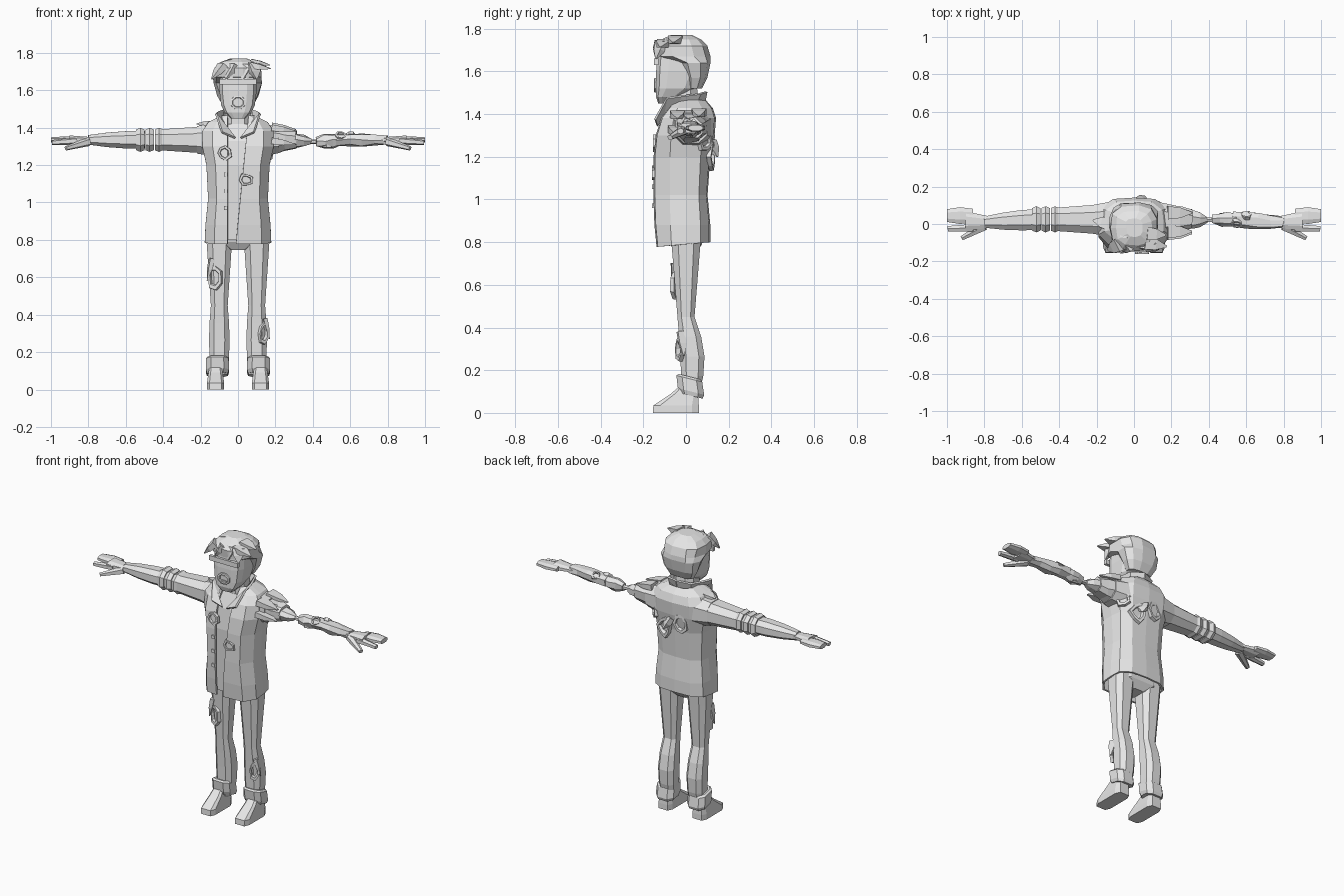
import bpy, bmesh, math, random
from mathutils import Vector

random.seed(4)
cube = bpy.data.objects.get("Cube")
if cube:
    bpy.data.objects.remove(cube)

GREY = bpy.data.materials.new("plain grey")
GREY.use_nodes = True
GREY.diffuse_color = (.8, .8, .8, 1)
GREY.node_tree.nodes["Principled BSDF"].inputs["Base Color"].default_value = GREY.diffuse_color


def finish(name, bm):
    bmesh.ops.recalc_face_normals(bm, faces=bm.faces)
    mesh = bpy.data.meshes.new(name)
    bm.to_mesh(mesh)
    bm.free()
    mesh.materials.append(GREY)
    ob = bpy.data.objects.new(name, mesh)
    bpy.context.collection.objects.link(ob)
    return ob


def skin(name, rings):
    """Bridge closed rings of points and cap both ends."""
    bm = bmesh.new()
    rows = [[bm.verts.new(p) for p in ring] for ring in rings]
    for low, high in zip(rows, rows[1:]):
        for i in range(len(low)):
            bm.faces.new((low[i - 1], low[i], high[i], high[i - 1]))
    bm.faces.new(rows[0])
    bm.faces.new(rows[-1])
    return finish(name, bm)


def cloth(name, strips):
    """Bridge open strips of points and thicken them like fabric."""
    bm = bmesh.new()
    rows = [[bm.verts.new(p) for p in strip] for strip in strips]
    for low, high in zip(rows, rows[1:]):
        for i in range(1, len(low)):
            bm.faces.new((low[i - 1], low[i], high[i], high[i - 1]))
    ob = finish(name, bm)
    thickness = ob.modifiers.new("thickness", "SOLIDIFY")
    thickness.thickness, thickness.offset = .012, 0


def outline(sides, square):
    """Unit cross-section between a circle and a square."""
    points = []
    for i in range(sides):
        angle = math.tau * (i + .5) / sides
        pair = (math.cos(angle), math.sin(angle))
        points.append([math.copysign(abs(c) ** (2 / square), c) for c in pair])
    reach = [max(abs(p[k]) for p in points) for k in (0, 1)]
    return [(u / reach[0], v / reach[1]) for u, v in points]


def stack(name, levels, x=0, sides=8, square=3, tilt=0, ragged=0):
    """Upright form; every level is (height, half width, front, back)."""
    rings = []
    for z, wide, front, back in levels:
        middle, deep = (front + back) / 2, (back - front) / 2
        rings.append([(x + wide * u + random.uniform(-ragged, ragged), middle + deep * v,
                       z + tilt * deep * v) for u, v in outline(sides, square)])
    return skin(name, rings)


def tube(name, start, end, r0, r1, flat=1, sides=8, swell=0, steps=2, ragged=0):
    """Tapering limb from start to end, with an optional bulge midway."""
    start, end = Vector(start), Vector(end)
    turn = (end - start).to_track_quat("Z", "Y")
    rings = []
    for k in range(steps + 1):
        t = k / steps
        r = r0 + (r1 - r0) * t + swell * math.sin(math.pi * t)
        ring = []
        for u, v in outline(sides, 2.4):
            rough = Vector([random.uniform(-ragged, ragged) for _ in "xyz"])
            ring.append(start.lerp(end, t) + turn @ Vector((u * r, v * r * flat, 0)) + rough)
        rings.append(ring)
    return skin(name, rings)


def tuft(name, start, end, r=.035):
    tube(name, start, end, r, r / 8, flat=.5, sides=4, swell=r / 4)


def tear(name, centre, facing, r, stretch=1):
    """Ragged hole with a lifted rim and a sunken middle."""
    turn = Vector(facing).to_track_quat("Z", "Y")
    rag = [random.uniform(.75, 1.15) * r for _ in range(7)]
    rings = []
    for scale, lift in ((1, -.01), (.95, .01), (.65, .01), (.5, -.01)):
        rings.append([Vector(centre) + turn @ Vector((u * scale * k, v * scale * k * stretch, lift))
                      for k, (u, v) in zip(rag, outline(len(rag), 2))])
    skin(name, rings)


def box(name, centre, size):
    bm = bmesh.new()
    bmesh.ops.create_cube(bm, size=1)
    bmesh.ops.scale(bm, vec=size, verts=bm.verts)
    bmesh.ops.translate(bm, vec=centre, verts=bm.verts)
    finish(name, bm)


# Head and neck
stack("head", [(1.45, .04, -.13, -.07), (1.48, .07, -.14, -.03), (1.52, .09, -.14, .04),
               (1.6, .1, -.14, .08), (1.72, .1, -.13, .08)], sides=12, square=3.6)
stack("neck", [(1.36, .075, -.075, .07), (1.54, .065, -.07, .05)], square=2.4)
box("brow_band", (0, -.14, 1.645), (.2, .02, .03))

# Hair cap with ragged tufts and a fringe
stack("hair", [(1.52, .08, 0, .075), (1.57, .11, -.01, .1), (1.64, .13, -.04, .115),
               (1.67, .13, -.14, .115), (1.72, .13, -.145, .1), (1.75, .1, -.115, .07),
               (1.77, .045, -.07, .03)], sides=11, square=2.7, ragged=.005)
tuft("side_tuft_front", (.06, -.1, 1.735), (.175, -.12, 1.715))
tuft("side_tuft_back", (.07, -.05, 1.75), (.17, -.06, 1.735))
tuft("crown_tuft", (-.06, -.04, 1.74), (0, -.06, 1.765))
for x in (-.08, -.03, .03, .08):
    tuft("fringe_tuft", (x, -.11, 1.735), (x * 1.5 - .02, -.14, 1.66))

# Open mouth with a lip rim and teeth
skin("mouth", [[(.042 * k * u, y, 1.535 + .036 * k * v) for u, v in outline(8, 2)]
               for k, y in ((1, -.134), (.95, -.148), (.7, -.15), (.6, -.136))])
for z in (1.52, 1.55):
    box("teeth", (0, -.14, z), (.036, .012, .009))

# Shirt, seen through the open jacket
stack("shirt", [(.8, .12, -.115, .07), (1.2, .13, -.13, .09), (1.33, .13, -.115, .1),
                (1.42, .08, -.075, .08)], square=4)

# Jacket, left open along a front gap that widens upwards
body = []
for z, wide, front, back in [(.79, .172, -.132, .108), (.88, .168, -.142, .108),
                             (1.02, .154, -.147, .095), (1.2, .163, -.146, .108),
                             (1.3, .185, -.136, .128), (1.38, .185, -.11, .135),
                             (1.425, .155, -.075, .12), (1.46, .085, -.05, .09)]:
    half = [(wide * .72, front * .96), (wide, front / 2), (wide, 0),
            (wide * .95, back * .6), (wide * .6, back * .95)]
    mirrored = [(-x, y) for x, y in reversed(half)]
    row = [((z - .9) / 10, front), *half, (0, back), *mirrored, (-.055, front)]
    droop = max(0, .88 - z)
    body.append([(x, y, z + y * droop) for x, y in row])
cloth("jacket", body)

# Turned-up collar
for side in (1, -1):
    lower = [(.015, -.135, 1.345), (.065, -.105, 1.4), (.08, -.04, 1.44), (.07, .05, 1.455), (0, .085, 1.455)]
    upper = [(.085, -.145, 1.375), (.118, -.09, 1.475), (.108, -.02, 1.485), (.08, .065, 1.495), (0, .095, 1.505)]
    cloth("collar", [[(x * side, y, z) for x, y, z in edge] for edge in (lower, upper)])

# Buttons and torn holes on the jacket
for z in (.97, 1.06, 1.15):
    box("button", (-.066, -.152, z), (.02, .014, .02))
tear("chest_hole", (-.075, -.145, 1.265), (0, -1, 0), .042)
tear("belly_hole", (.045, -.15, 1.12), (0, -1, 0), .038)
tear("back_hole_left", (.07, .118, 1.2), (.2, 1, 0), .06, stretch=1.2)
tear("back_hole_right", (-.05, .122, 1.25), (-.1, 1, 0), .05, stretch=1.3)
tear("side_hole", (.155, .09, 1.28), (1, 1, 0), .045, stretch=1.3)
tuft("back_rag", (.03, .11, 1.27), (.06, .147, 1.2))


def arm(x, y=.025, z=1.335):
    """Point on the arm line."""
    return (x, y, z)


# Right sleeve, rolled cuff and forearm
tube("right_shoulder", arm(-.12), arm(-.22), .095, .077, flat=.95)
tube("right_sleeve", arm(-.2), arm(-.42), .078, .062, flat=.9)
for x in (-.4, -.45, -.5):
    tube("right_sleeve_roll", arm(x), arm(x - .045), .06, .06, flat=.92, swell=.01)
tube("right_forearm", arm(-.5), arm(-.8, .01), .056, .03, flat=.85, swell=.008, steps=3)

# Left torn sleeve, bare bone and gnawed forearm
tube("left_shoulder", arm(.12), arm(.22), .095, .074, flat=.95)
tube("left_sleeve", arm(.2), arm(.31), .074, .05, flat=.9, ragged=.008)
tube("left_arm_stump", arm(.28), arm(.39, z=1.325), .048, .02, flat=.8, sides=7, swell=.012, steps=3, ragged=.005)
tube("left_arm_bone", arm(.36, z=1.325), arm(.45, z=1.325), .013, .013, sides=6)
tube("left_elbow", arm(.42, z=1.325), arm(.55), .022, .03, sides=7, swell=.012, steps=3, ragged=.006)
tube("left_forearm", arm(.53), arm(.8, .01), .042, .03, flat=.8, sides=7, swell=.006, steps=4, ragged=.006)
for y, z in ((-.04, 1.39), (.06, 1.4), (.02, 1.38), (-.05, 1.32)):
    tuft("sleeve_rag", (.18, y, z + .01), (.31, y, z - .01))
for x, facing in ((.48, (0, 0, -1)), (.55, (0, -1, 1)), (.6, (0, 1, 1))):
    tear("forearm_bite", Vector(arm(x)) + Vector(facing).normalized() * .03, facing, .03)
tuft("shoulder_rag", (-.13, 0, 1.42), (-.22, .02, 1.42))

for side, label in ((1, "left"), (-1, "right")):
    # Hand with joined fingers, index finger and thumb
    tube(label + "_palm", arm(.77 * side, .01), arm(.9 * side, .015), .03, .052, flat=.45)
    tube(label + "_fingers", arm(.86 * side, .045), arm(side, .045), .036, .034, flat=.4, swell=.01)
    tube(label + "_index_finger", arm(.86 * side, -.02, 1.33), arm(.995 * side, -.025, 1.32), .02, .014, sides=6)
    tube(label + "_thumb", arm(.8 * side, -.01, 1.325), arm(.92 * side, -.075, 1.29), .024, .012, sides=6)

    # Trouser leg: tapering thigh, then a calf that swells backwards
    levels = []
    for k in range(9):
        t = k / 8
        thigh, calf = min(t, .5), max(0, -math.sin(math.tau * t))
        back_shift = max(0, t - .5) / 25 + calf / 50
        deep = .07 - .06 * thigh + calf / 60
        levels.append((.82 - .74 * t, .07 - .05 * thigh + calf / 100, back_shift - deep, back_shift + deep))
    stack(label + "_trouser_leg", levels, x=.1 * side, square=2.8)
    stack(label + "_trouser_cuff", [(.08, .056, -.03, .078), (.1, .062, -.038, .085),
                                    (.16, .06, -.045, .076), (.17, .05, -.035, .066)],
          x=.11 * side, tilt=-.25)
    stack(label + "_shoe", [(0, .046, -.155, .06), (.035, .046, -.153, .06),
                            (.09, .038, -.07, .056), (.13, .03, -.025, .05)], x=.12 * side, square=5)

# Trouser seat and torn cloth on the legs
stack("trouser_seat", [(.745, .05, -.045, .045), (.79, .15, -.075, .075), (.86, .15, -.09, .075)])
tear("right_thigh_tear", (-.125, -.05, .6), (-.4, -1, 0), .045, stretch=1.6)
tear("left_shin_tear", (.135, -.03, .3), (.6, -1, 0), .035, stretch=1.9)
tuft("right_thigh_rag", (-.14, -.045, .7), (-.165, -.05, .58), .025)
tuft("left_shin_rag", (.14, -.02, .38), (.168, -.01, .27), .022)
